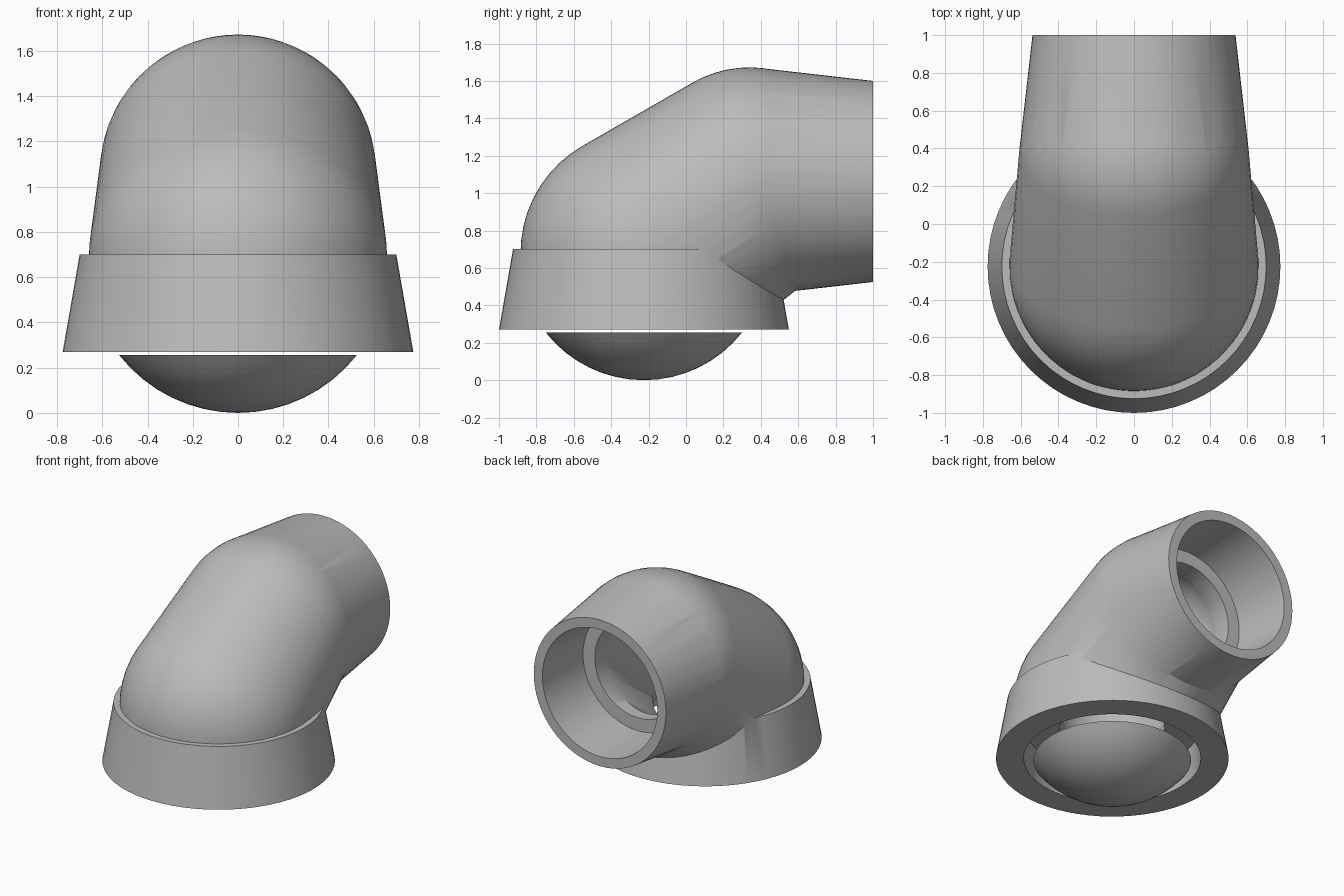
import bpy, bmesh, math
from mathutils import Vector

cube = bpy.data.objects.get("Cube")
if cube:
    bpy.data.objects.remove(cube, do_unlink=True)

grey = bpy.data.materials.new("plain_grey")
grey.use_nodes = True
colour = (0.5, 0.5, 0.5, 1)
grey.diffuse_color = colour
grey.node_tree.nodes["Principled BSDF"].inputs["Base Color"].default_value = colour

UP, BACK = Vector((0, 0, 1)), Vector((0, 1, 0))
BASE_Y = -0.225                             # axis of the vertical socket
PIPE_Z = 1.0625                             # axis of the rear socket
KNEE = Vector((0, BASE_Y, 0.68))            # elbow end over the base
BEND = Vector((0, 0.34, PIPE_Z))            # elbow end at the rear pipe


def revolve(name, profile, origin, axis, sides=64):
    """Closed solid turned from (radius, height) points about an axis."""
    bm = bmesh.new()
    rings = []
    for r, h in profile:
        rings.append([bm.verts.new((r * math.cos(i * math.tau / sides),
                                    r * math.sin(i * math.tau / sides), h))
                      for i in range(sides)])
    for a, b in zip(rings, rings[1:]):
        for i in range(sides):
            j = (i + 1) % sides
            bm.faces.new((a[i], a[j], b[j], b[i]))
    for ring, (r, h) in ((rings[0], profile[0]), (rings[-1], profile[-1])):
        if r > 0.001:
            bm.faces.new(ring)
    bmesh.ops.remove_doubles(bm, verts=bm.verts, dist=0.0005)
    bmesh.ops.recalc_face_normals(bm, faces=bm.faces)
    bm.transform(axis.to_track_quat('Z', 'Y').to_matrix().to_4x4())
    bmesh.ops.translate(bm, verts=bm.verts, vec=origin)
    mesh = bpy.data.meshes.new(name)
    bm.to_mesh(mesh)
    bm.free()
    mesh.materials.append(grey)
    ob = bpy.data.objects.new(name, mesh)
    bpy.context.collection.objects.link(ob)
    return ob


def capsule(name, r1, r2, steps=14):
    """Tapered round-ended solid from KNEE to BEND."""
    span = BEND - KNEE
    tilt = math.asin((r1 - r2) / span.length)
    profile = []
    for r, start, end, h in ((r1, -math.pi / 2, tilt, 0),
                             (r2, tilt, math.pi / 2, span.length)):
        for i in range(steps + 1):
            a = start + (end - start) * i / steps
            profile.append((max(0, r * math.cos(a)), h + r * math.sin(a)))
    return revolve(name, profile, KNEE, span.normalized())


def combine(target, other, operation):
    mod = target.modifiers.new(operation.lower(), 'BOOLEAN')
    mod.operation, mod.solver, mod.object = operation, 'EXACT', other
    bpy.context.view_layer.objects.active = target
    bpy.ops.object.modifier_apply(modifier=mod.name)
    bpy.data.objects.remove(other, do_unlink=True)


base_at = Vector((0, BASE_Y, 0))
pipe_at = Vector((0, 0, PIPE_Z))

# Outer shell: elbow, flared base collar and tapered rear pipe
body = capsule("elbow_body", 0.66, 0.61)
collar = revolve("base_collar", [(0.775, 0.27), (0.70, 0.70)], base_at, UP)
pipe = revolve("rear_pipe", [(0.59, 0.3), (0.606, 0.4), (0.5375, 1.0)], pipe_at, BACK)
combine(body, collar, 'UNION')
combine(body, pipe, 'UNION')

# Hollow inside: two stepped sockets joined by a narrower bore
hollows = [
    revolve("base_socket", [(0.61, -0.2), (0.59, 0.27), (0.575, 0.5)], base_at, UP),
    revolve("rear_socket", [(0.445, 0.56), (0.467, 1.0), (0.475, 1.2)], pipe_at, BACK),
    capsule("bore_bend", 0.362, 0.362),
    revolve("bore_rear", [(0.35, 0.35), (0.35, 0.7)], pipe_at, BACK),
    revolve("bore_base", [(0.35, 0.4), (0.35, 0.67)], base_at, UP),
]
for hollow in hollows:
    combine(body, hollow, 'DIFFERENCE')

# Domed cap floating just below the base opening
RIM, DEPTH = 0.525, 0.255
R = (RIM ** 2 + DEPTH ** 2) / (2 * DEPTH)
sweep = math.asin(RIM / R)
dome = [(R * math.sin(sweep * i / 8), R - R * math.cos(sweep * i / 8)) for i in range(9)]
cap = revolve("bottom_dome", dome, base_at, UP, 40)

# Smooth shading with crisp rims
for ob in (body, cap):
    bpy.ops.object.select_all(action='DESELECT')
    ob.select_set(True)
    bpy.context.view_layer.objects.active = ob
    bpy.ops.object.shade_smooth_by_angle(angle=math.radians(30))
